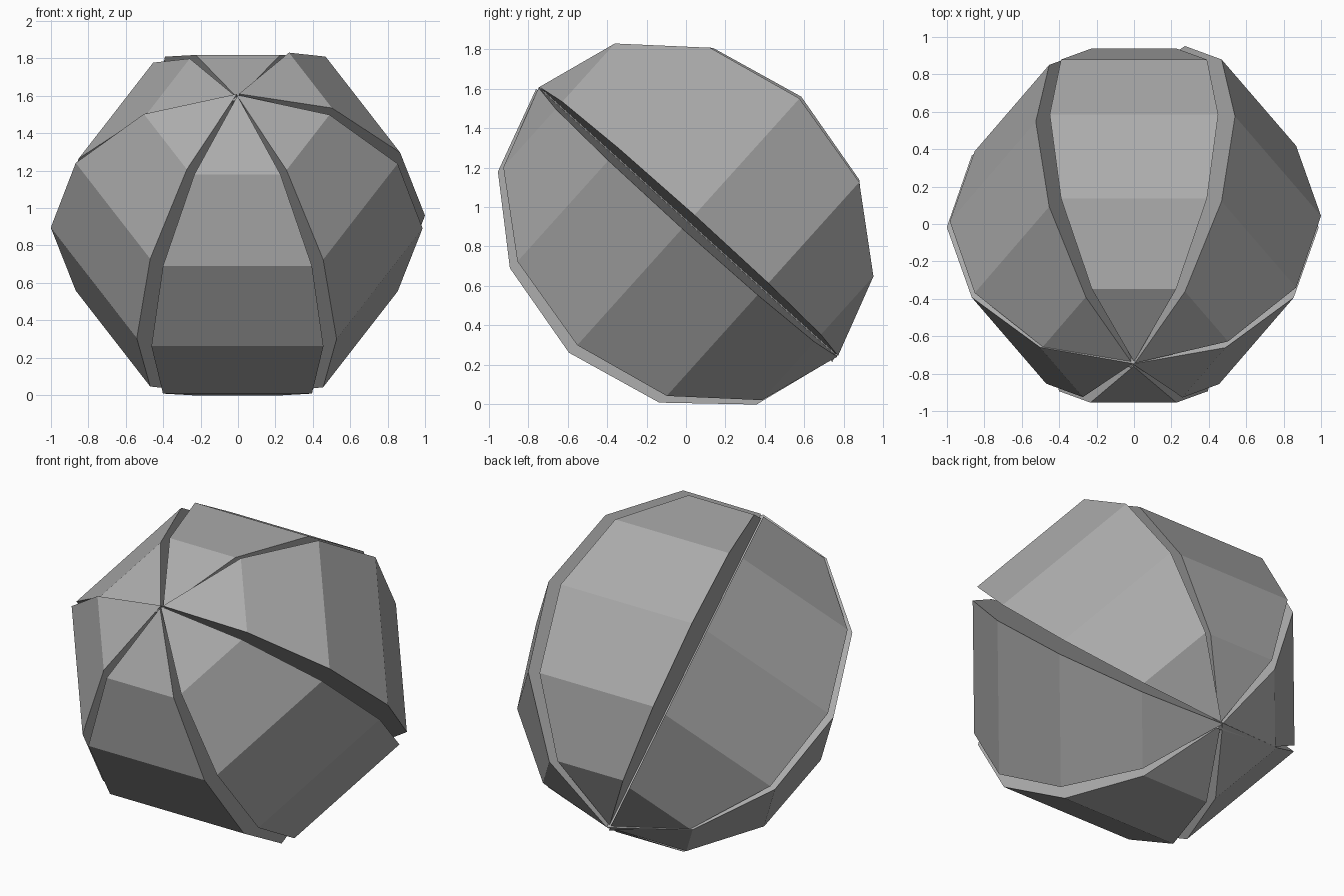
import bpy, bmesh, math
from mathutils import Vector

if "Cube" in bpy.data.objects:
    bpy.data.objects.remove(bpy.data.objects["Cube"])

R = 1.02                      # pole radius of the six-sided ball
APO = R * math.cos(math.pi / 6)
HALF = math.tan(math.radians(27.5))   # half wedge, slightly under 30 degrees for gaps

# ball frame: pole axis, upward direction across the axis, and sideways
axis = Vector((0, -0.743, 0.669)).normalized()
across = Vector((0, axis.z, -axis.y))
side = Vector((1, 0, 0))
centre = Vector((0, 0, 0.917))

grey = bpy.data.materials.new("dark_grey")
grey.diffuse_color = (0.41, 0.41, 0.41, 1)
grey.use_nodes = True
grey.node_tree.nodes["Principled BSDF"].inputs["Base Color"].default_value = grey.diffuse_color


def segment(name, angle, shift, scale=1.0):
    a = math.radians(angle)
    out = across * math.cos(a) + side * math.sin(a)
    tan = axis.cross(out)
    c = centre + Vector(shift)
    up = axis * R * scale
    bm = bmesh.new()
    top = bm.verts.new(c + up)
    bottom = bm.verts.new(c - up)
    rails = []
    for s in (-1, 1):
        rail = [top]
        for i in range(1, 6):
            t = math.pi * i / 6
            r = APO * scale * math.sin(t)
            rail.append(bm.verts.new(c + up * math.cos(t) + out * r + tan * s * r * HALF))
        rails.append(rail + [bottom])
    left, right = rails
    # outer flat facets
    bm.faces.new((top, left[1], right[1]))
    for i in range(1, 5):
        bm.faces.new((left[i], left[i + 1], right[i + 1], right[i]))
    bm.faces.new((left[5], bottom, right[5]))
    # flat side walls reaching the axis
    bm.faces.new(left)
    bm.faces.new(right[::-1])
    bmesh.ops.recalc_face_normals(bm, faces=bm.faces)
    mesh = bpy.data.meshes.new(name)
    bm.to_mesh(mesh)
    bm.free()
    mesh.materials.append(grey)
    ob = bpy.data.objects.new(name, mesh)
    bpy.context.collection.objects.link(ob)


# six wedges, with the small displacements seen in the gaps
segment("top_segment", 0, (0, 0.006, 0), 0.98)
segment("upper_right_segment", 60, (0.005, 0.014, 0.01))
segment("lower_right_segment", 120, (-0.008, 0.01, 0.006))
segment("bottom_segment", 180, (-0.003, -0.003, 0))
segment("lower_left_segment", 240, (-0.006, 0.012, 0.01))
segment("upper_left_segment", 300, (0.01, -0.015, -0.022))
